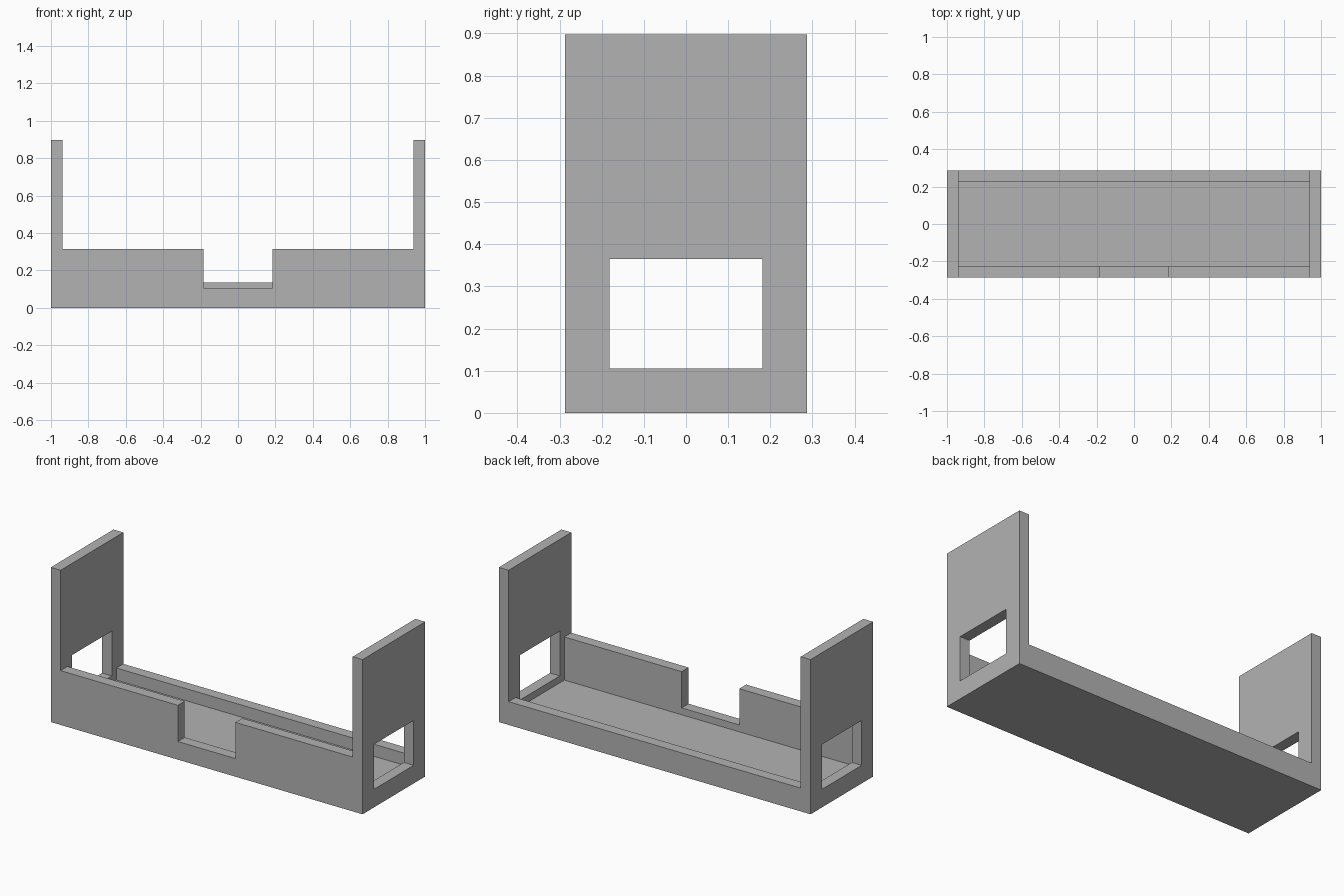
import bpy
import bmesh

cube = bpy.data.objects.get("Cube")
if cube:
    bpy.data.objects.remove(cube, do_unlink=True)

# Overall sizes
HALF_X, HALF_Y, HEIGHT = 1.0, 0.287, 0.897
WALL, FLOOR = 0.063, 0.065
FRONT_TOP, BACK_TOP, SILL = 0.315, 0.135, 0.105
IN_X, IN_Y = HALF_X - WALL, HALF_Y - WALL

grey = bpy.data.materials.new("plain_grey")
grey.use_nodes = True
colour = (0.45, 0.45, 0.45, 1)
grey.diffuse_color = colour
grey.node_tree.nodes["Principled BSDF"].inputs["Base Color"].default_value = colour


def prism(name, profile, x0, x1):
    """Extrude a (y, z) outline along x into a closed solid."""
    bm = bmesh.new()
    face = bm.faces.new([bm.verts.new((x0, y, z)) for y, z in profile])
    side = bmesh.ops.extrude_face_region(bm, geom=[face])["geom"]
    verts = [v for v in side if isinstance(v, bmesh.types.BMVert)]
    bmesh.ops.translate(bm, verts=verts, vec=(x1 - x0, 0, 0))
    bmesh.ops.recalc_face_normals(bm, faces=bm.faces)
    mesh = bpy.data.meshes.new(name)
    bm.to_mesh(mesh)
    bm.free()
    mesh.materials.append(grey)
    obj = bpy.data.objects.new(name, mesh)
    bpy.context.collection.objects.link(obj)
    return obj


def rect(y0, y1, z0, z1):
    return [(y0, z0), (y1, z0), (y1, z1), (y0, z1)]


body = prism("tray_with_end_panels", rect(-HALF_Y, HALF_Y, 0, HEIGHT), -HALF_X, HALF_X)

# Space between the end panels: tray hollow, tall front wall, low back lip
hollow = [(-1, FRONT_TOP), (-IN_Y, FRONT_TOP), (-IN_Y, FLOOR), (IN_Y, FLOOR),
          (IN_Y, BACK_TOP), (1, BACK_TOP), (1, 2), (-1, 2)]
cutters = [
    prism("hollow_cutter", hollow, -IN_X, IN_X),
    # Notch in the front wall
    prism("front_notch_cutter", rect(-1, 0, SILL, 1), -0.185, 0.185),
    # Window through both end panels
    prism("end_window_cutter", rect(-0.182, 0.182, SILL, 0.365), -2, 2),
]
for cutter in cutters:
    cutter.hide_render = True
    mod = body.modifiers.new(cutter.name, "BOOLEAN")
    mod.operation = "DIFFERENCE"
    mod.solver = "EXACT"
    mod.object = cutter

# Bake the cuts and discard the cutters
bpy.context.view_layer.update()
graph = bpy.context.evaluated_depsgraph_get()
baked = bpy.data.meshes.new_from_object(body.evaluated_get(graph))
body.modifiers.clear()
body.data = baked
for cutter in cutters:
    bpy.data.objects.remove(cutter, do_unlink=True)
